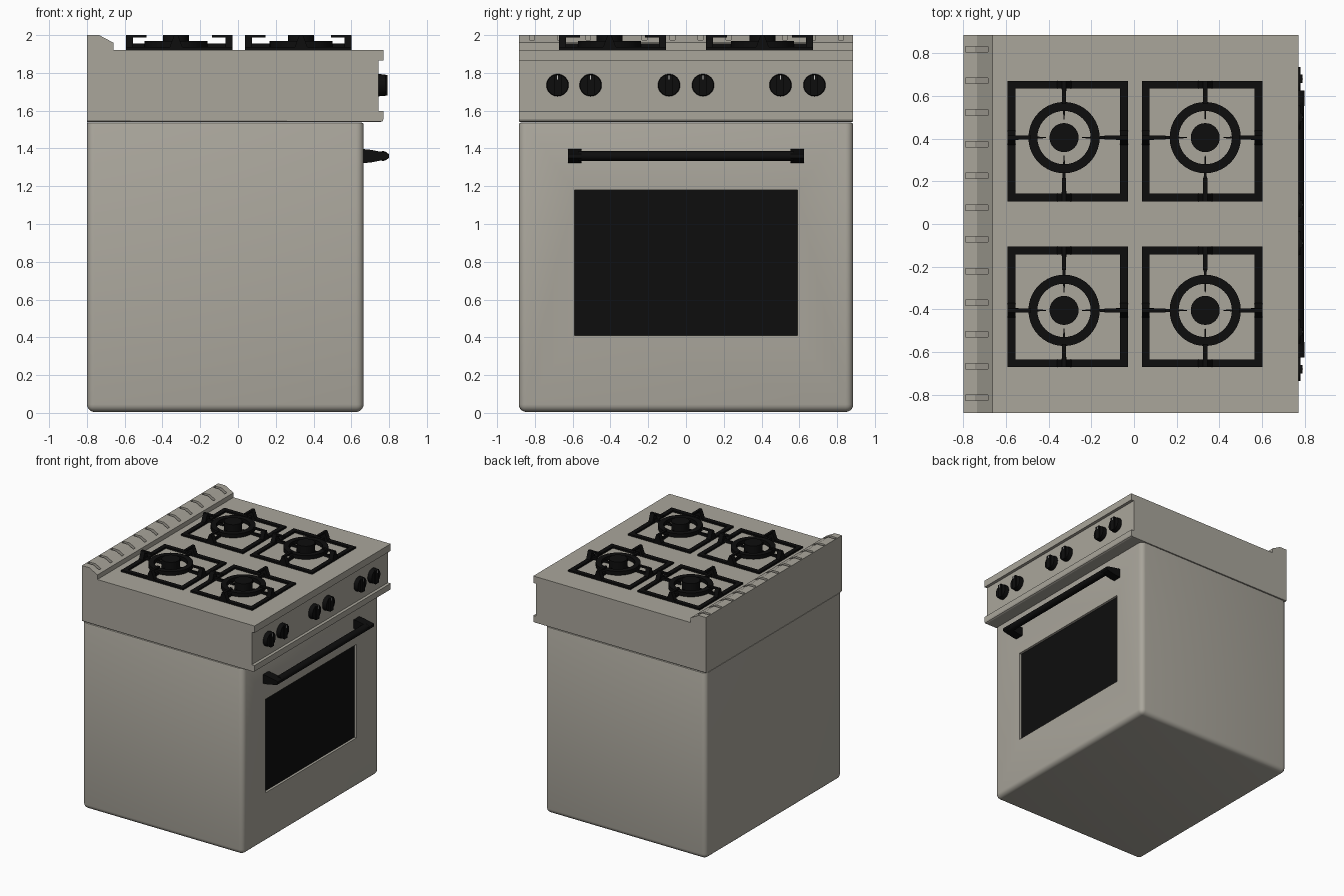
import bpy, bmesh, math
from mathutils import Matrix, Vector

if "Cube" in bpy.data.objects:
    bpy.data.objects.remove(bpy.data.objects["Cube"])


def material(name, rgb):
    m = bpy.data.materials.new(name)
    m.diffuse_color = (*rgb, 1)
    m.use_nodes = True
    m.node_tree.nodes["Principled BSDF"].inputs["Base Color"].default_value = m.diffuse_color
    return m


GREY = material("warm_grey_enamel", (0.40, 0.38, 0.33))
BLACK = material("black_iron", (0.004, 0.004, 0.004))
WHITE = material("pale_marker", (0.6, 0.6, 0.58))


def finish(bm, name, mat, smooth=False):
    bmesh.ops.recalc_face_normals(bm, faces=bm.faces)
    me = bpy.data.meshes.new(name)
    bm.to_mesh(me)
    bm.free()
    me.materials.append(mat)
    ob = bpy.data.objects.new(name, me)
    bpy.context.collection.objects.link(ob)
    if smooth:
        bpy.ops.object.select_all(action='DESELECT')
        ob.select_set(True)
        bpy.context.view_layer.objects.active = ob
        bpy.ops.object.shade_smooth_by_angle(angle=math.radians(35))
    return ob


def box(bm, lo, hi):
    lo, hi = Vector(lo), Vector(hi)
    s = hi - lo
    return bmesh.ops.create_cube(
        bm, size=1, matrix=Matrix.Translation((lo + hi) / 2) @ Matrix.Diagonal((*s, 1)))["verts"]


def extrude_y(bm, profile, y0, y1):
    """Closed (x, z) profile swept along y."""
    f = bm.faces.new([bm.verts.new((x, y0, z)) for x, z in profile])
    r = bmesh.ops.extrude_face_region(bm, geom=[f])
    bmesh.ops.translate(bm, vec=(0, y1 - y0, 0),
                        verts=[v for v in r["geom"] if isinstance(v, bmesh.types.BMVert)])


def cylinder(bm, radius, depth, matrix, r2=None, sides=32):
    bmesh.ops.create_cone(bm, cap_ends=True, segments=sides, radius1=radius,
                          radius2=radius if r2 is None else r2, depth=depth, matrix=matrix)


def bevel_edges(bm, rule, width, segments):
    edges = [e for e in bm.edges if rule((e.verts[0].co + e.verts[1].co) / 2)]
    bmesh.ops.bevel(bm, geom=edges, offset=width, segments=segments, profile=0.5, affect='EDGES')


def cut(ob, cutter):
    cutter.hide_render = True
    m = ob.modifiers.new("cut", 'BOOLEAN')
    m.object = cutter
    m.solver = 'EXACT'
    bpy.context.view_layer.objects.active = ob
    bpy.ops.object.modifier_apply(modifier=m.name)
    bpy.data.objects.remove(cutter)


W = 0.885
# Oven body with rounded edges
bm = bmesh.new()
box(bm, (-0.80, -W, 0.005), (0.665, W, 1.537))
bevel_edges(bm, lambda c: c.z < 1.5, 0.04, 5)
bevel_edges(bm, lambda c: c.z > 1.53 and c.x > -0.79, 0.01, 2)
body = finish(bm, "oven_body", GREY, True)

# Recessed oven window
bm = bmesh.new()
box(bm, (0.64, -0.59, 0.41), (0.75, 0.59, 1.18))
cut(body, finish(bm, "window_cutter", GREY))
bm = bmesh.new()
box(bm, (0.638, -0.59, 0.41), (0.645, 0.59, 1.18))
finish(bm, "oven_window", BLACK)

# Cooktop, control panel and rear rail as one swept profile
bm = bmesh.new()
extrude_y(bm, [(-0.80, 1.54), (0.755, 1.54), (0.766, 1.545), (0.77, 1.556), (0.77, 1.597),
               (0.745, 1.597), (0.745, 1.865), (0.77, 1.865), (0.77, 1.922), (-0.66, 1.922),
               (-0.66, 1.96), (-0.735, 2.0), (-0.80, 2.0)], -W, W)
bevel_edges(bm, lambda c: c.z < 1.541 and abs(c.y) > 0.8, 0.01, 2)
top = finish(bm, "cooktop_panel", GREY)

# Vent slots cut in the rear rail
bm = bmesh.new()
for i in range(12):
    y = -0.815 + i * 1.635 / 11
    extrude_y(bm, [(-0.79, 1.975), (-0.745, 1.975), (-0.685, 1.945),
                   (-0.685, 2.05), (-0.79, 2.05)], y - 0.013, y + 0.013)
cut(top, finish(bm, "vent_cutter", GREY))

# Control knobs: disc, grip bar and pale pointer
TO_X = Matrix.Rotation(math.pi / 2, 4, 'Y')
for i, y in enumerate((-0.68, -0.505, -0.09, 0.09, 0.50, 0.68)):
    bm = bmesh.new()
    cylinder(bm, 0.059, 0.035, Matrix.Translation((0.7625, y, 1.735)) @ TO_X, 0.056)
    box(bm, (0.775, y - 0.02, 1.68), (0.791, y + 0.02, 1.79))
    finish(bm, f"knob_{i + 1}", BLACK, True)
    bm = bmesh.new()
    box(bm, (0.790, y - 0.003, 1.765), (0.792, y + 0.003, 1.79))
    finish(bm, f"knob_pointer_{i + 1}", WHITE)

# Door handle: rounded bar between two tapered brackets
bm = bmesh.new()
extrude_y(bm, [(0.768 + 0.03 * math.cos(a), 1.36 + 0.026 * math.sin(a))
               for a in (k * math.tau / 16 for k in range(16))], -0.57, 0.57)
finish(bm, "handle_bar", BLACK, True)
for side, y in (("left", -0.59), ("right", 0.59)):
    bm = bmesh.new()
    extrude_y(bm, [(0.66, 1.323), (0.70, 1.325), (0.79, 1.343), (0.80, 1.35), (0.80, 1.37),
                   (0.79, 1.376), (0.70, 1.393), (0.66, 1.397)], y - 0.036, y + 0.036)
    finish(bm, f"handle_bracket_{side}", BLACK)


def burner(name, gx, gy, bx, by):
    Z = 1.92
    h, t = 0.2825, 0.037
    # Square grate frame with raised fingers and low spokes
    bm = bmesh.new()
    for s in (-1, 1):
        for a, b in (((gx - h, s), (gx + h, s)),):
            y = gy + s * (h - t / 2)
            box(bm, (a[0], y - t / 2, Z), (b[0], y + t / 2, Z + 0.016))
        x = gx + s * (h - t / 2)
        box(bm, (x - t / 2, gy - h + t, Z), (x + t / 2, gy + h - t, Z + 0.016))
    for dx, dy in ((1, 0), (-1, 0), (0, 1), (0, -1)):
        d, n = Vector((dx, dy, 0)), Vector((-dy, dx, 0))
        edge = (gx - bx) * dx + (gy - by) * dy + h   # distance from burner to frame
        M = Matrix.Translation((bx, by, 0)) @ Matrix((
            (d.x, n.x, 0, 0), (d.y, n.y, 0, 0), (0, 0, 1, 0), (0, 0, 0, 1)))
        post = box(bm, (edge - t, -0.04, Z), (edge, 0.04, 2.0))
        for v in post:
            if v.co.z > 1.98:
                v.co.y *= 0.25
        arm = box(bm, (edge - 0.11, -0.01, 1.987), (edge - t, 0.01, 2.0))
        spoke = box(bm, (0.085, -0.011, 1.935), (edge - t, 0.011, 1.955))
        for v in spoke:
            if v.co.x < 0.1:
                v.co.y *= 0.2
        bmesh.ops.transform(bm, matrix=M, verts=post + arm + spoke)
    finish(bm, name + "_grate", BLACK)
    # Flame ring
    bm = bmesh.new()
    rings = [[bm.verts.new((bx + r * math.cos(a), by + r * math.sin(a), z))
              for a in (k * math.tau / 40 for k in range(40))]
             for r, z in ((0.167, 1.938), (0.167, 1.97), (0.125, 1.97), (0.125, 1.938))]
    for j in range(4):
        p, q = rings[j], rings[(j + 1) % 4]
        for k in range(40):
            bm.faces.new((p[k], p[(k + 1) % 40], q[(k + 1) % 40], q[k]))
    finish(bm, name + "_ring", BLACK, True)
    # Centre cap
    bm = bmesh.new()
    cylinder(bm, 0.068, 0.08, Matrix.Translation((bx, by, 1.96)))
    finish(bm, name + "_cap", BLACK, True)


for sx, gx, bx in (("rear", -0.311, -0.328), ("front", 0.319, 0.334)):
    for sy, s in (("left", -1), ("right", 1)):
        burner(f"burner_{sx}_{sy}", gx, s * 0.389, bx, s * 0.405)
